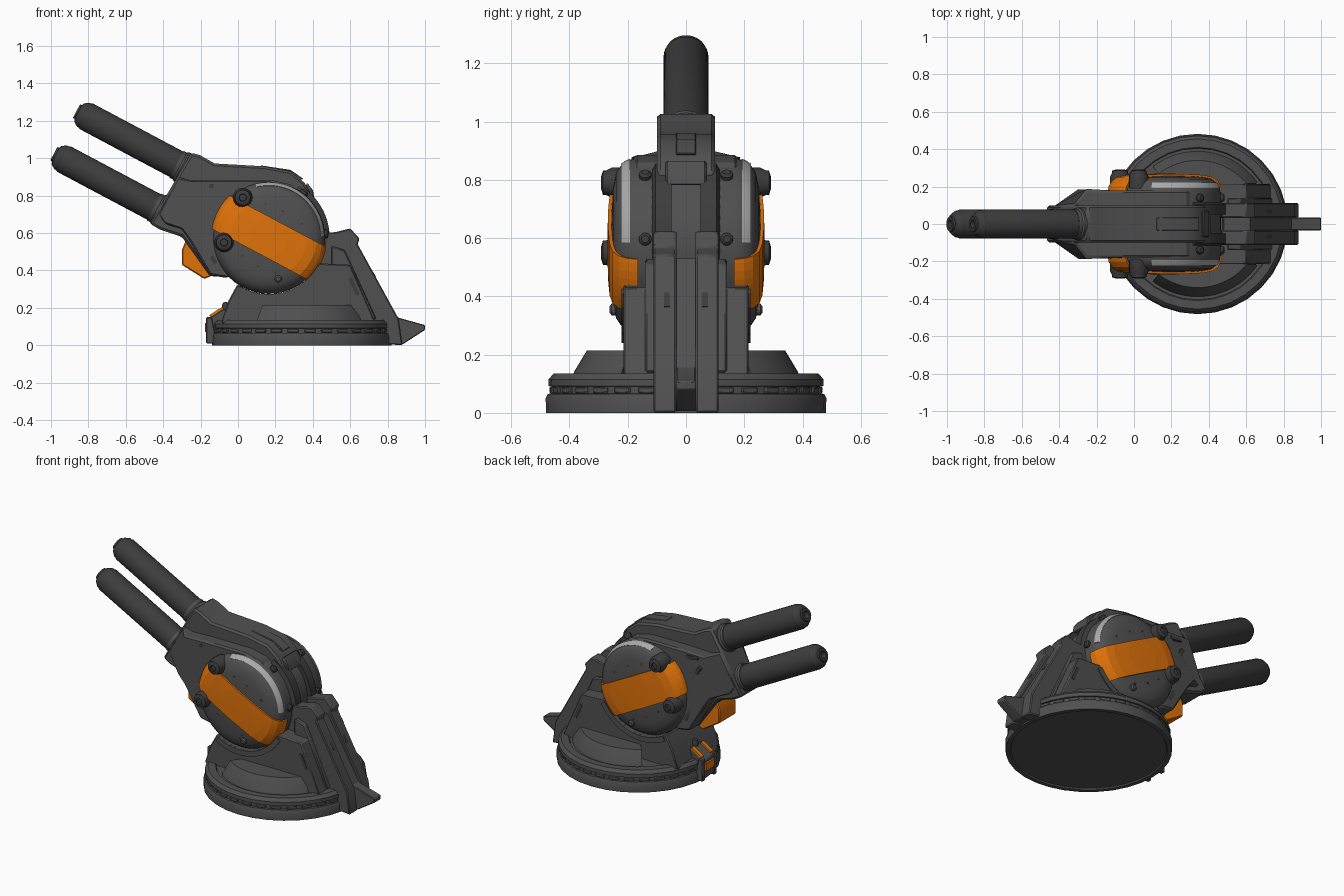
import bpy, bmesh
from math import cos, sin, radians, pi
from mathutils import Vector, Matrix

if "Cube" in bpy.data.objects:
    bpy.data.objects.remove(bpy.data.objects["Cube"])

C = Vector((0.165, 0, 0.575))                  # drum centre
TILT = radians(28)
U = Vector((-cos(TILT), 0, sin(TILT)))         # barrel direction
V = Vector((sin(TILT), 0, cos(TILT)))          # across the barrels


def mat(name, c):
    m = bpy.data.materials.new(name)
    m.diffuse_color = (*c, 1)
    m.use_nodes = True
    m.node_tree.nodes["Principled BSDF"].inputs["Base Color"].default_value = m.diffuse_color
    return m


GREY = mat("dark_grey", (0.08, 0.08, 0.08))
DARK = mat("darker_grey", (0.045, 0.045, 0.045))
LIGHT = mat("light_grey", (0.4, 0.4, 0.4))
ORANGE = mat("orange", (0.75, 0.17, 0.003))


def finish(name, bm, m=GREY, mirror=False, bevel=0, solid=0):
    bmesh.ops.remove_doubles(bm, verts=bm.verts, dist=1e-5)
    bmesh.ops.recalc_face_normals(bm, faces=bm.faces)
    me = bpy.data.meshes.new(name)
    bm.to_mesh(me)
    bm.free()
    ob = bpy.data.objects.new(name, me)
    bpy.context.collection.objects.link(ob)
    me.materials.append(m)
    if solid:
        s = ob.modifiers.new("solid", 'SOLIDIFY')
        s.thickness, s.offset = solid, 0
    if bevel:
        b = ob.modifiers.new("bevel", 'BEVEL')
        b.width, b.segments = bevel, 1
    if mirror:
        ob.modifiers.new("mirror", 'MIRROR').use_axis = (False, True, False)
    return ob


def prism_bm(pts, y0, y1):
    bm = bmesh.new()
    f = bm.faces.new([bm.verts.new((x, y0, z)) for x, z in pts])
    r = bmesh.ops.extrude_face_region(bm, geom=[f])
    bmesh.ops.translate(bm, vec=(0, y1 - y0, 0),
                        verts=[v for v in r["geom"] if isinstance(v, bmesh.types.BMVert)])
    return bm


def prism(name, pts, y0, y1, **k):
    return finish(name, prism_bm(pts, y0, y1), **k)


def bar(name, a, b, w, y0, y1, **k):
    """Slim bar between two xz points."""
    a, b = Vector(a), Vector(b)
    n = (b - a).orthogonal().normalized() * w / 2
    return prism(name, [a + n, b + n, b - n, a - n], y0, y1, **k)


def lathe_bm(prof, M, segs, a0=0, a1=360):
    """Revolve (radius, height) pairs; part turns are closed solids."""
    bm = bmesh.new()
    full = a1 - a0 >= 360
    rings = []
    for i in range(segs + 1):
        a = radians(a0 + (a1 - a0) * i / segs)
        rings.append([bm.verts.new(M @ Vector((r * cos(a), r * sin(a), h))) for r, h in prof])
    n = len(prof)
    for p, q in zip(rings, rings[1:]):
        for j in range(n - 1 if full else n):
            k = (j + 1) % n
            bm.faces.new((p[j], q[j], q[k], p[k]))
    if not full:
        bm.faces.new(rings[0])
        bm.faces.new(rings[-1])
    bmesh.ops.remove_doubles(bm, verts=bm.verts, dist=1e-5)
    return bm


def lathe(name, prof, M, segs=32, a0=0, a1=360, **k):
    return finish(name, lathe_bm(prof, M, segs, a0, a1), **k)


def side(x, z):
    """Frame whose height axis points to the front (-y)."""
    return Matrix.Translation((x, 0, z)) @ Matrix.Rotation(pi / 2, 4, 'X')


def along(p, d):
    return Matrix.Translation(p) @ d.to_track_quat('Z', 'Y').to_matrix().to_4x4()


def arc(r, a0, a1, n=12):
    return [(C.x + r * cos(radians(a0 + (a1 - a0) * i / n)),
             C.z + r * sin(radians(a0 + (a1 - a0) * i / n))) for i in range(n + 1)]


DRUM = side(C.x, C.z)
BASE = Matrix.Translation((0.34, 0, 0))

# Round base with groove, teeth and raised arcs
lathe("base_disc", [(0, 0.008), (0.45, 0.008), (0.455, 0), (0.48, 0), (0.482, 0.05), (0.475, 0.065),
      (0.462, 0.067), (0.462, 0.09), (0.472, 0.092), (0.472, 0.115), (0.455, 0.135), (0.41, 0.135),
      (0.405, 0.125), (0, 0.125)], BASE, 32)
bm = bmesh.new()
for i in range(32):
    m = BASE @ Matrix.Rotation(2 * pi * (i + 0.5) / 32, 4, 'Z') @ Matrix.Translation((0.462, 0, 0.078))
    bmesh.ops.create_cube(bm, size=1, matrix=m @ Matrix.Diagonal((0.014, 0.06, 0.022, 1)))
finish("base_teeth", bm, bevel=0.004)
lathe("raised_arc", [(0.2, 0.12), (0.39, 0.12), (0.385, 0.14), (0.34, 0.215), (0.2, 0.215)],
      BASE, 18, 232, 325, mirror=True)

# Cradle and back fork
prism("cradle", arc(0.301, 236, 333) + [(0.6, 0.43), (0.735, 0.12), (-0.09, 0.12), (-0.05, 0.24)],
      -0.215, 0.215, bevel=0.006)
lathe("cradle_rim", [(0.301, 0.1), (0.335, 0.1), (0.335, 0.222), (0.301, 0.222)], DRUM, 16, 240, 330,
      mirror=True)
prism("fork_plate", arc(0.303, -50, 5, 8) + [(0.52, 0.605), (0.6, 0.625), (0.65, 0.57), (0.64, 0.54),
      (0.86, 0.14), (0.88, 0), (0.81, 0.005), (0.78, 0.02), (0.6, 0.02), (0.4, 0.1)], -0.112, -0.033,
      mirror=True, bevel=0.006)
prism("fork_spine", [(0.46, 0.3), (0.48, 0.53), (0.62, 0.53), (0.85, 0.14), (0.85, 0.01), (0.81, 0.01),
      (0.7, 0.05)], -0.035, 0.035)
prism("rear_fin", [(0.8, 0.02), (0.8, 0.18), (0.85, 0.15), (1.0, 0.108), (1.0, 0.082), (0.88, 0.005)],
      -0.034, 0.034, bevel=0.004)
prism("fork_shoulder", [(0.5, 0.3), (0.5, 0.53), (0.57, 0.51), (0.74, 0.14), (0.6, 0.13)],
      -0.14, -0.1, mirror=True, bevel=0.006)
for a, b, y in (((0.60, 0.36), (0.64, 0.27), 0.218), ((0.79, 0.24), (0.85, 0.12), 0.075),
                ((0.67, 0.46), (0.73, 0.36), 0.075)):
    bar("fork_vent", a, b, 0.02, -y, -y + 0.02, m=DARK, mirror=True)

# Drum: rounded caps, orange band, light stripe
CAP = [(0.3, 0), (0.3, 0.165), (0.294, 0.195), (0.279, 0.22), (0.25, 0.24), (0.2, 0.25), (0.1, 0.256), (0, 0.257)]
lathe("drum", [(0, 0)] + CAP, DRUM, 48, mirror=True)
bm = lathe_bm([(r * 1.015, h * 1.025) for r, h in CAP], DRUM, 64)
for co, no in ((C + V * 0.1, V), (C - V * 0.1, -V), (Vector((0, -0.165, 0)), Vector((0, 1, 0)))):
    bmesh.ops.bisect_plane(bm, geom=bm.verts[:] + bm.edges[:] + bm.faces[:], plane_co=co, plane_no=no,
                           clear_outer=True)
finish("drum_band", bm, m=ORANGE, mirror=True, solid=0.012)
lathe("drum_stripe", [(0.297, 0.193), (0.291, 0.208), (0.280, 0.223), (0.27, 0.21), (0.285, 0.19)],
      DRUM, 24, 2, 104, m=LIGHT, mirror=True)

# Knobs, bolts and rivets on the drum
for x, z in ((0.025, 0.79), (-0.075, 0.55)):
    lathe("drum_knob", [(0, 0.19), (0.052, 0.19), (0.052, 0.255), (0.042, 0.275), (0.042, 0.285), (0.02, 0.292),
          (0.018, 0.282), (0, 0.282)], side(x, z), 16, m=DARK, mirror=True)
lathe("drum_bolt", [(0, 0.22), (0.02, 0.22), (0.02, 0.255), (0.012, 0.262), (0, 0.262)],
      side(0.215, 0.355), 12, mirror=True)
for u, v in ((0.1, 0.15), (0, 0.16), (-0.12, 0.15), (0.08, -0.15), (-0.02, -0.16), (-0.12, -0.15)):
    p = C + U * u + V * v
    lathe("drum_rivet", [(0, 0.23), (0.006, 0.23), (0.006, 0.254), (0, 0.256)], side(p.x, p.z), 8,
          m=DARK, mirror=True)
for a in (4, 52):
    d = Vector((cos(radians(a)), 0, sin(radians(a))))
    lathe("rim_bolt", [(0, 0.28), (0.022, 0.28), (0.022, 0.312), (0.013, 0.32), (0, 0.32)],
          along(C + Vector((0, -0.14, 0)), d), 12, m=DARK, mirror=True)

# Gun housing: narrow core and wider tapered cheeks
prism("housing_core", [(-0.25, 1.03), (-0.47, 0.65), (-0.42, 0.62), (-0.3, 0.58), (-0.15, 0.37), (-0.06, 0.365),
      (0.1, 0.5), (0.38, 0.78), (0.39, 0.81), (0.355, 0.87), (0.28, 0.93), (0.14, 0.957), (-0.125, 0.972),
      (-0.2, 1.015)], -0.1, 0.1, bevel=0.012)
bm = prism_bm([(-0.32, 0.9), (-0.25, 0.88), (-0.1, 0.885), (0.17, 0.885), (0.28, 0.86), (0.38, 0.77), (0.2, 0.5),
               (-0.06, 0.36), (-0.15, 0.375), (-0.26, 0.56), (-0.3, 0.62), (-0.39, 0.65), (-0.43, 0.7)],
              -0.178, 0.178)
for v in bm.verts:
    if v.co.x < -0.31:
        v.co.y *= 0.57
finish("housing_cheeks", bm, bevel=0.01)
lathe("housing_ridge", [(0.29, 0.05), (0.325, 0.05), (0.325, 0.105), (0.29, 0.12)], DRUM, 20, -25, 60,
      m=DARK, mirror=True)
prism("top_latch", [(0.12, 0.93), (0.12, 0.962), (0.28, 0.938), (0.35, 0.89), (0.3, 0.87)], -0.035, 0.035,
      bevel=0.004)
prism("rear_latch", [(0.34, 0.8), (0.37, 0.87), (0.4, 0.83), (0.41, 0.78)], -0.07, 0.07, bevel=0.006)
for a, b in (((-0.21, 0.86), (-0.13, 0.85)), ((-0.22, 0.8), (-0.17, 0.71)), ((-0.17, 0.52), (-0.12, 0.44))):
    bar("housing_vent", a, b, 0.022, -0.181, -0.16, m=DARK, mirror=True)

# Twin barrels with collars and muzzles
for v in (0.115, -0.143):
    M = along(C + V * v, U)
    lathe("barrel", [(0, 0.45), (0.077, 0.45), (0.077, 1.165), (0.072, 1.175), (0.072, 1.185), (0.055, 1.21),
          (0.042, 1.215), (0.04, 1.226), (0.022, 1.226), (0.022, 1.19), (0, 1.19)], M, 32, m=DARK)
    lathe("barrel_collar", [(0, 0.54), (0.088, 0.54), (0.088, 0.59), (0.081, 0.6), (0.081, 0.62), (0, 0.62)],
          M, 16)

# Orange ammunition box under the housing
prism("under_box", [(-0.28, 0.56), (-0.3, 0.51), (-0.3, 0.43), (-0.18, 0.355), (-0.12, 0.38), (-0.14, 0.5)],
      -0.085, 0.085, m=ORANGE, bevel=0.006)

# Clamp at the front of the base
prism("base_clamp", [(-0.165, 0.02), (-0.165, 0.14), (-0.08, 0.195), (0.02, 0.195), (0.02, 0.02)], -0.055, 0.055,
      bevel=0.006)
prism("clamp_jaw", [(-0.17, 0.01), (-0.17, 0.15), (-0.14, 0.15), (-0.12, 0.05), (-0.12, 0.01)], -0.075, -0.045,
      mirror=True, bevel=0.004)
prism("clamp_panel", [(-0.176, 0.07), (-0.176, 0.12), (-0.15, 0.12), (-0.15, 0.07)], -0.04, 0.04, m=ORANGE)
bar("clamp_strap", (-0.15, 0.155), (-0.08, 0.2), 0.014, -0.06, -0.035, m=ORANGE, mirror=True)
lathe("clamp_bolt", [(0, 0.18), (0.018, 0.18), (0.022, 0.21), (0.015, 0.228), (0, 0.232)],
      Matrix.Translation((-0.065, 0, 0)), 12, m=DARK)

# Smooth rounded parts while keeping edges sharp (the thin band stays faceted)
bpy.ops.object.select_all(action='SELECT')
bpy.data.objects["drum_band"].select_set(False)
bpy.context.view_layer.objects.active = bpy.data.objects["drum"]
bpy.ops.object.shade_smooth_by_angle(angle=radians(28))
